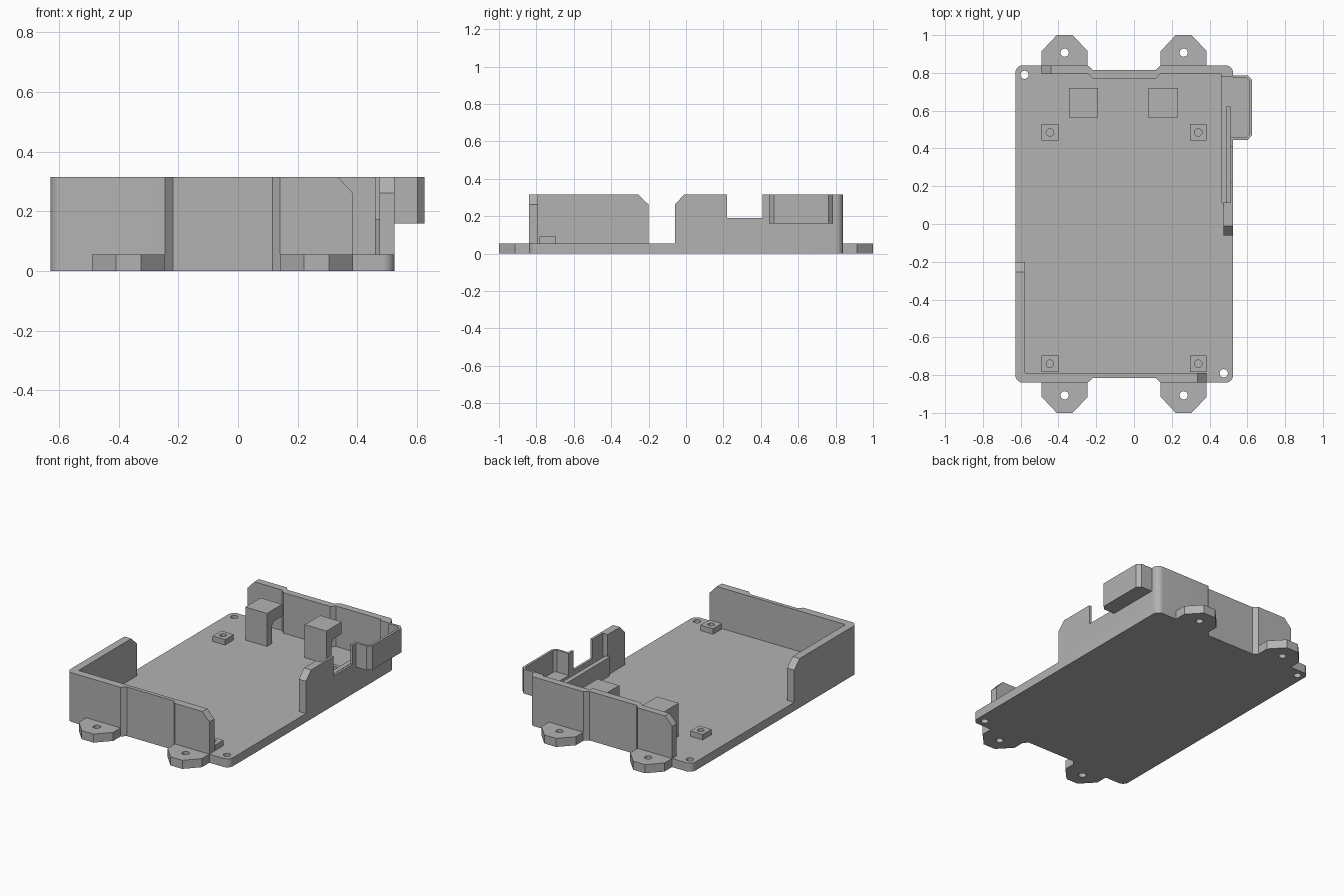
import bpy, bmesh, math

cube = bpy.data.objects.get("Cube")
if cube:
    bpy.data.objects.remove(cube, do_unlink=True)

grey = bpy.data.materials.new("plain_grey")
grey.use_nodes = True
grey.diffuse_color = (0.45, 0.45, 0.45, 1)
grey.node_tree.nodes["Principled BSDF"].inputs["Base Color"].default_value = grey.diffuse_color

FLOOR, TOP = 0.055, 0.315


def prism(name, pts, lo, hi, axis="z"):
    """Extrude a flat outline between lo and hi along an axis."""
    place = {"x": lambda a, b, h: (h, a, b),
             "y": lambda a, b, h: (a, h, b),
             "z": lambda a, b, h: (a, b, h)}[axis]
    bm = bmesh.new()
    rings = [[bm.verts.new(place(a, b, h)) for a, b in pts] for h in (lo, hi)]
    bm.faces.new(rings[0])
    bm.faces.new(rings[1])
    for i in range(len(pts)):
        j = (i + 1) % len(pts)
        bm.faces.new((rings[0][i], rings[0][j], rings[1][j], rings[1][i]))
    bmesh.ops.recalc_face_normals(bm, faces=bm.faces)
    mesh = bpy.data.meshes.new(name)
    bm.to_mesh(mesh)
    bm.free()
    mesh.materials.append(grey)
    obj = bpy.data.objects.new(name, mesh)
    bpy.context.collection.objects.link(obj)
    return obj


def arc(cx, cy, r, start, end, steps=8):
    return [(cx + r * math.cos(math.radians(start + (end - start) * i / steps)),
             cy + r * math.sin(math.radians(start + (end - start) * i / steps)))
            for i in range(steps + 1)]


def box(x0, x1, y0, y1):
    return [(x0, y0), (x1, y0), (x1, y1), (x0, y1)]


def cut(obj, cutters):
    """Subtract the cutters and bake the result."""
    for c in cutters:
        c.hide_render = True
        mod = obj.modifiers.new("cut", "BOOLEAN")
        mod.operation, mod.solver, mod.object = "DIFFERENCE", "EXACT", c
    deps = bpy.context.evaluated_depsgraph_get()
    mesh = bpy.data.meshes.new_from_object(obj.evaluated_get(deps))
    obj.modifiers.clear()
    obj.data = mesh
    for c in cutters:
        bpy.data.objects.remove(c, do_unlink=True)


def hole(x, y, r):
    return prism("hole_cutter", arc(x, y, r, 0, 337.5, 15), -0.1, 0.5)


def ear(x):
    return [(x + .122, .84), (x + .122, .915), (x + .042, 1),
            (x - .042, 1), (x - .122, .915), (x - .122, .84)]


# Base plate with four mounting ears, the front mirroring the back
EARS = (0.263, -0.367)
half = (arc(.485, .80, .04, 0, 90) + ear(EARS[0]) + [(.115, .815), (-.218, .815)]
        + ear(EARS[1]) + arc(-.588, .80, .04, 90, 180))
plate = prism("base_plate", half + [(x, -y) for x, y in reversed(half)], 0, FLOOR)
cut(plate, [hole(x, s * .907, .022) for x in EARS for s in (-1, 1)]
    + [hole(-.58, .79, .022), hole(.475, -.79, .022)])

# Front wall wrapping round to the side wall
front = prism("front_and_side_wall",
              [(.385, -.79), (-.578, -.79), (-.578, -.2), (-.628, -.2)]
              + arc(-.588, -.80, .04, 180, 270)
              + [(-.245, -.84), (-.218, -.815), (.115, -.815), (.14, -.84), (.385, -.84)],
              FLOOR, TOP)
cut(front, [
    prism("corner_cutter", [(.335, TOP), (.385, .262), (.45, .262), (.45, .4), (.335, .4)],
          -1, -.7, "y"),
    prism("corner_cutter", [(-.255, TOP), (-.2, .262), (-.1, .262), (-.1, .4), (-.255, .4)],
          -.7, -.5, "x")])

# Back wall with the jogged middle section
back = prism("back_wall",
             [(-.49, .795), (-.245, .795), (-.218, .77), (.115, .77), (.14, .795),
              (.46, .795), (.46, .78), (.525, .78)]
             + arc(.485, .80, .04, 0, 90)
             + [(.14, .84), (.115, .815), (-.218, .815), (-.245, .84), (-.49, .84)],
             FLOOR, TOP)
cut(back, [prism("corner_cutter",
                 [(-.44, TOP), (-.49, .262), (-.6, .262), (-.6, .4), (-.44, .4)],
                 .7, 1, "y")])

# Side wall: thick end, thin notched part, and the slotted ledge
prism("side_wall_end", [(-.06, FLOOR), (-.06, .262), (-.01, TOP), (.115, TOP), (.115, FLOOR)],
      .475, .525, "x")
prism("side_wall_notched",
      [(.115, FLOOR), (.115, TOP), (.22, TOP), (.22, .19), (.41, .19), (.41, TOP),
       (.46, TOP), (.46, FLOOR)], .51, .525, "x")
prism("slot_ledge",
      [(.475, .10), (.49, .115), (.49, .62), (.51, .62), (.51, .46), (.525, .46),
       (.525, .78), (.46, .78), (.46, .12)], FLOOR, .175)

# Side pocket with a thin wall and floor
outer = [(.525, .445), (.602, .445), (.625, .47), (.625, .762), (.602, .787), (.525, .787)]
inner = [(.525, .46), (.595, .46), (.61, .476), (.61, .756), (.595, .772), (.525, .772)]
prism("pocket_wall", outer + inner[::-1], .16, TOP)
prism("pocket_floor", inner, .16, .175)

# Screw standoffs
for x in (-.445, .34):
    for y in (-.74, .485):
        post = prism("standoff", box(x - .044, x + .044, y - .044, y + .044), FLOOR, .09)
        cut(post, [hole(x, y, .02)])

# Overhanging clips near the back wall
for x in (-.267, .155):
    prism("clip", [(.565, FLOOR), (.565, .267), (.72, .267), (.72, .19), (.635, .19),
                   (.615, .17), (.615, FLOOR)], x - .077, x + .077, "x")

# Smooth the rounded corners and holes, keep edges crisp
bpy.ops.object.select_all(action="DESELECT")
for o in bpy.context.collection.objects:
    if o.type == "MESH" and grey.name in o.data.materials:
        o.select_set(True)
        bpy.context.view_layer.objects.active = o
bpy.ops.object.shade_smooth_by_angle(angle=math.radians(30))
